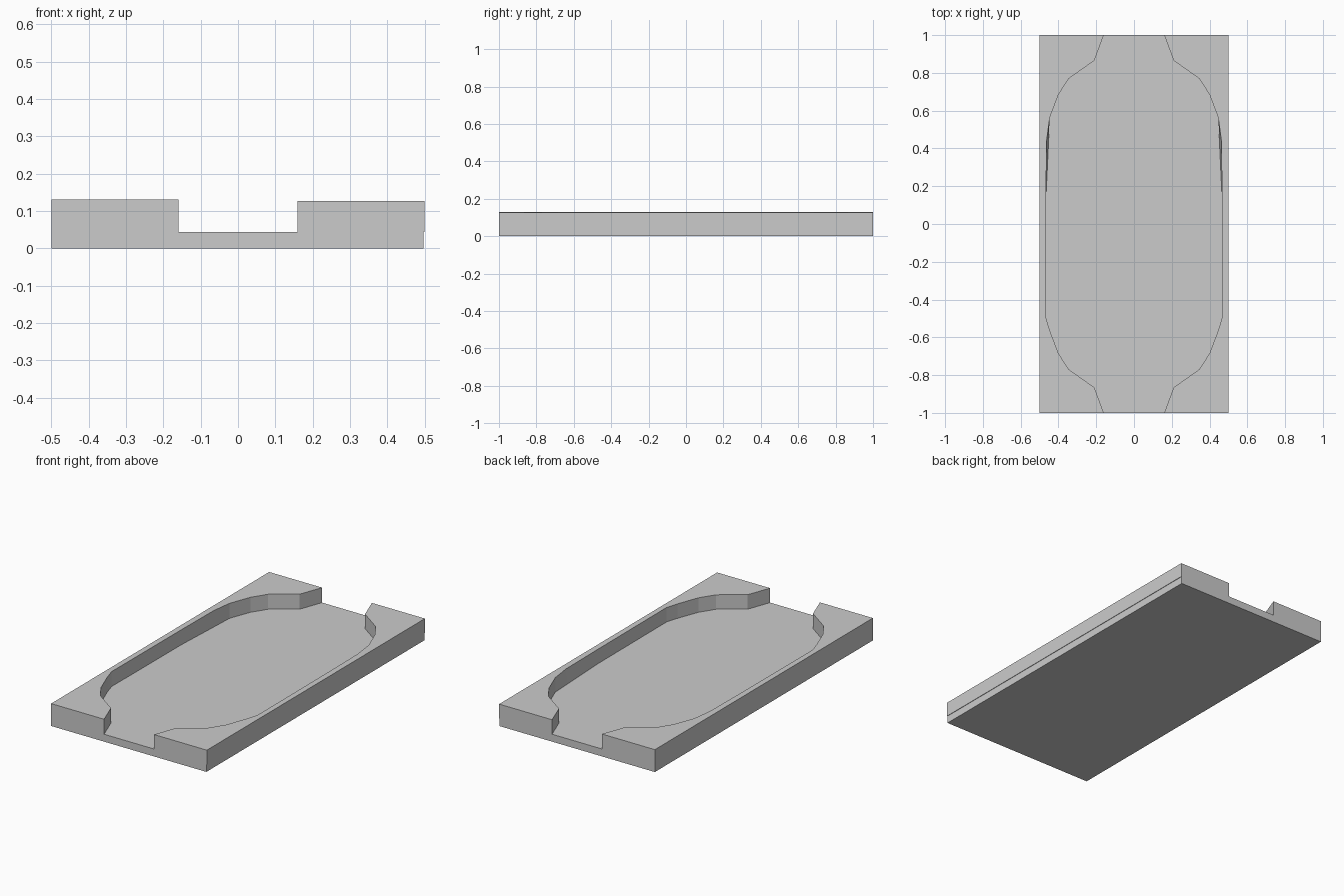
import bpy, bmesh

if "Cube" in bpy.data.objects:
    bpy.data.objects.remove(bpy.data.objects["Cube"])

BASE_TOP = 0.043

# Inner edge of a side wall, front to back
HALF = [(0.16, 1.0), (0.21, 0.865), (0.345, 0.77), (0.40, 0.685), (0.447, 0.56)]
INNER_TOP = [(x, -y) for x, y in HALF] + [(0.468, -0.49), (0.466, 0.14), (0.463, 0.44)] + HALF[::-1]
# The foot of the wall runs straight where the top bows outward
INNER_FOOT = [(0.452, 0.44) if p == (0.463, 0.44) else p for p in INNER_TOP]


def loft(name, lower, upper, z0, z1):
    """Closed prism between two matching outlines."""
    bm = bmesh.new()
    a = [bm.verts.new((x, y, z0)) for x, y in lower]
    b = [bm.verts.new((x, y, z1)) for x, y in upper]
    bm.faces.new(a[::-1])
    bm.faces.new(b)
    n = len(a)
    for i in range(n):
        j = (i + 1) % n
        bm.faces.new((a[i], a[j], b[j], b[i]))
    bmesh.ops.recalc_face_normals(bm, faces=bm.faces)
    mesh = bpy.data.meshes.new(name)
    bm.to_mesh(mesh)
    bm.free()
    obj = bpy.data.objects.new(name, mesh)
    bpy.context.collection.objects.link(obj)
    return obj


# Floor slab
slab = [(-0.5, -1), (0.497, -1), (0.497, 1), (-0.5, 1)]
loft("floor_slab", slab, slab, 0, BASE_TOP)

# Curved side walls, mirrored left and right
for name, side, height in (("left_wall", -1, 0.13), ("right_wall", 1, 0.127)):
    outer = [(0.5, 1), (0.5, -1)]
    foot, top = ([(side * x, y) for x, y in inner + outer]
                 for inner in (INNER_FOOT, INNER_TOP))
    loft(name, foot, top, BASE_TOP, height)
